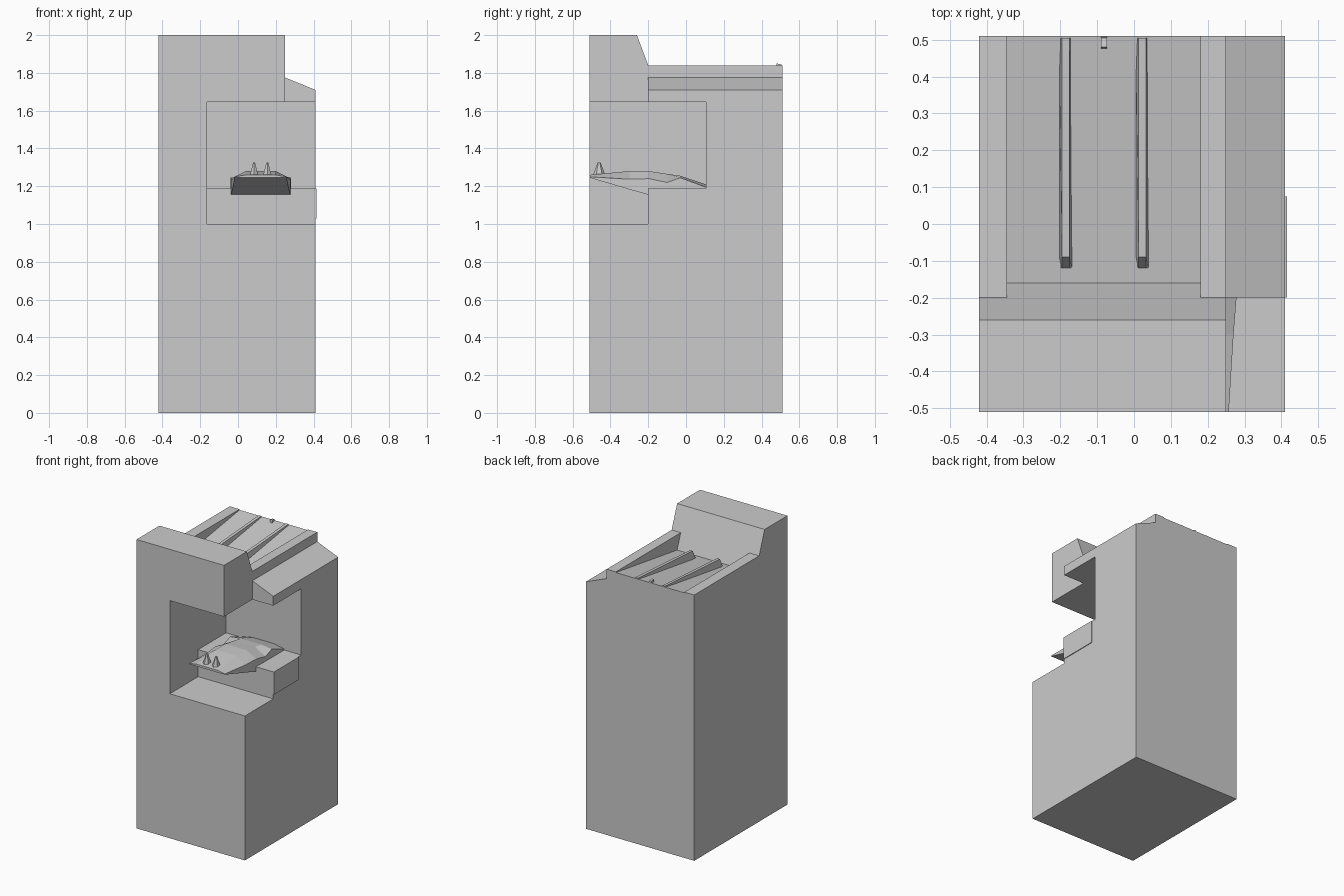
import bpy, bmesh

if "Cube" in bpy.data.objects:
    bpy.data.objects.remove(bpy.data.objects["Cube"])

grey = bpy.data.materials.new("plain_grey")
grey.diffuse_color = (0.6, 0.6, 0.6, 1)
grey.use_nodes = True
grey.node_tree.nodes["Principled BSDF"].inputs["Base Color"].default_value = grey.diffuse_color


def finish(name, bm):
    bmesh.ops.recalc_face_normals(bm, faces=bm.faces[:])
    me = bpy.data.meshes.new(name)
    bm.to_mesh(me)
    bm.free()
    me.materials.append(grey)
    ob = bpy.data.objects.new(name, me)
    bpy.context.collection.objects.link(ob)
    return ob


def loft(name, sections):
    """Skin a list of equal-length point rings and cap both ends."""
    bm = bmesh.new()
    rings = [[bm.verts.new(p) for p in s] for s in sections]
    n = len(rings[0])
    for a, b in zip(rings, rings[1:]):
        for i in range(n):
            j = (i + 1) % n
            bm.faces.new((a[i], a[j], b[j], b[i]))
    bm.faces.new(rings[0])
    bm.faces.new(rings[-1])
    return finish(name, bm)


def side_prism(name, yz, x0, x1):
    return loft(name, [[(x, y, z) for y, z in yz] for x in (x0, x1)])


def front_prism(name, xz, y0, y1):
    return loft(name, [[(x, y, z) for x, z in xz] for y in (y0, y1)])


def cut(target, cutter):
    m = target.modifiers.new(cutter.name, 'BOOLEAN')
    m.operation = 'DIFFERENCE'
    m.solver = 'EXACT'
    m.object = cutter
    bpy.context.view_layer.objects.active = target
    bpy.ops.object.modifier_apply(modifier=m.name)
    bpy.data.objects.remove(cutter)


# cabinet with raised front head
body = side_prism("cabinet_body", [(-.51, 0), (.51, 0), (.51, 1.84), (-.2, 1.84),
                                   (-.26, 2), (-.51, 2)], -.42, .41)
# sloping right shoulder
cut(body, front_prism("shoulder_cut", [(.25, 2.1), (.25, 1.775), (.41, 1.71),
                                       (.57, 1.645), (.57, 2.1)], -.7, .7))
# missing front right corner of the head
cut(body, side_prism("corner_cut", [(-.7, 1.4), (-.2, 1.4), (-.2, 2.2), (-.7, 2.2)], .25, .7))
# stepped alcove, open to the front and right
cut(body, side_prism("alcove_cut", [(-.7, 1), (-.2, 1), (-.2, 1.187), (.105, 1.187),
                                    (.105, 1.645), (-.7, 1.645)], -.165, .7))
# sloping sunken roof bed
cut(body, side_prism("bed_cut", [(-.2, 1.84), (-.16, 1.735), (.53, 1.838),
                                 (.53, 1.9), (-.2, 1.9)], -.345, .18))

# roof ridges, slightly tapered sides
for i, (x0, x1) in enumerate(((-.203, -.168), (.005, .04))):
    t = .007
    ring = lambda y, lo, hi: [(x0, y, lo), (x1, y, lo), (x1 - t, y, hi), (x0 + t, y, hi)]
    loft(f"roof_ridge_{i}", [ring(-.12, 1.735, 1.743), ring(-.09, 1.74, 1.80),
                             ring(.505, 1.825, 1.84)])

# small latch at the back of the roof
side_prism("roof_latch", [(.475, 1.82), (.51, 1.82), (.505, 1.845), (.48, 1.85)], -.09, -.073)

# thin plate on the right of the shelf
side_prism("shelf_plate", [(-.2, 1.03), (.075, 1.03), (.075, 1.187), (-.2, 1.187)], .409, .415)

# wedge-shaped tray: y, half width, edge z, centre z, underside z
stations = [(-.51, .137, 1.25, 1.26, 1.245), (-.3, .15, 1.237, 1.28, 1.183),
            (-.2, .158, 1.24, 1.28, 1.155), (-.195, .158, 1.24, 1.28, 1.18),
            (-.1, .16, 1.22, 1.265, 1.18), (-.03, .16, 1.245, 1.255, 1.18),
            (.105, .16, 1.195, 1.21, 1.18)]
cx = .12
loft("tray", [[(cx - w, y, b), (cx - w, y, e), (cx - .08, y, c),
               (cx + .08, y, c), (cx + w, y, e), (cx + w, y, b)]
              for y, w, e, c, b in stations])

# pointed pegs on the tray
for i, x in enumerate((.085, .155)):
    bm = bmesh.new()
    bmesh.ops.create_cone(bm, cap_ends=True, segments=6, radius1=.034, radius2=.008, depth=.07)
    bmesh.ops.scale(bm, vec=(.75, 1, 1), verts=bm.verts)
    bmesh.ops.translate(bm, vec=(x, -.46, 1.29), verts=bm.verts)
    finish(f"peg_{i}", bm)
